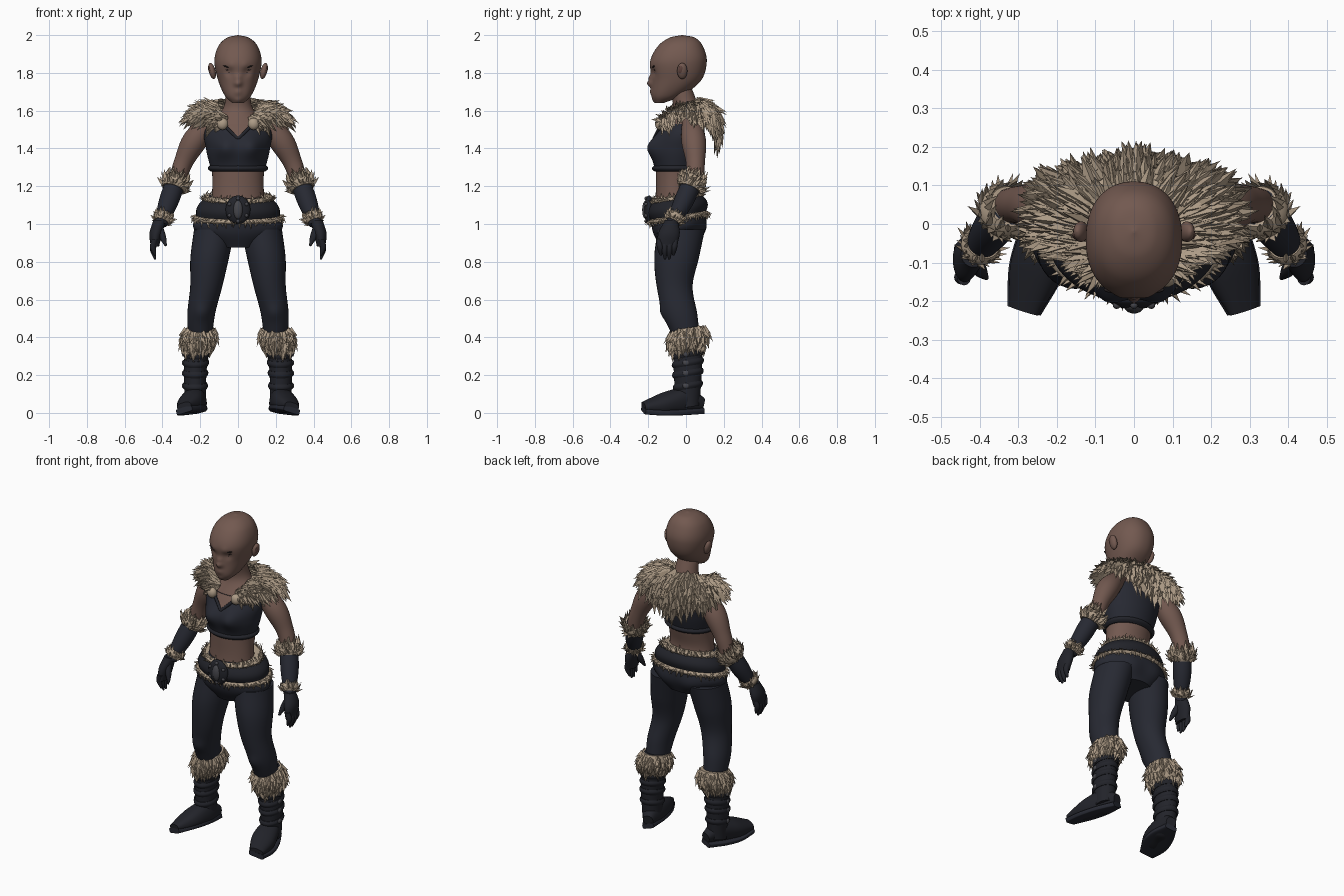
import bpy, bmesh, math, random
from mathutils import Vector

random.seed(4)
default = bpy.data.objects.get("Cube")
if default:
    bpy.data.objects.remove(default)


def material(name, *colour):
    m = bpy.data.materials.new(name)
    m.use_nodes = True
    m.diffuse_color = (*colour, 1)
    m.node_tree.nodes["Principled BSDF"].inputs["Base Color"].default_value = (*colour, 1)
    return m


SKIN = material("brown skin", .17, .1, .08)
CLOTH = material("dark cloth", .02, .022, .032)
LEATHER = material("black leather", .016, .017, .023)
FUR = material("pale fur", .42, .33, .24)
SHADE = material("shaded fur", .31, .24, .17)
METAL = material("dull metal", .06, .06, .07)
BROW = material("brow black", .02, .015, .015)
EYE = material("eye white", .3, .3, .3)
LIP = material("lip brown", .12, .06, .05)


def spline(points, t):
    """Smooth value along evenly spaced control values; a plain number stays constant."""
    if not isinstance(points, tuple):
        return points
    p = (2 * points[0] - points[1], *points, 2 * points[-1] - points[-2])
    s = min(max(t, 0), 1) * (len(points) - 1)
    i = min(int(s), len(points) - 2)
    s -= i
    a, b, c, d = p[i:i + 4]
    return b + s / 2 * (c - a + s * (2 * a - 5 * b + 4 * c - d + s * (3 * (b - c) + d - a)))


def path(x, y, z):
    return lambda t: Vector((spline(x, t), spline(y, t), spline(z, t)))


def tube(x=0, y=0, z=0, wide=0, deep=None, tilt=False, power=2, slope=0):
    """Surface of rings along a path; tilt turns the rings to follow the path."""
    centre = path(x, y, z)
    deep = deep or wide

    def surface(u, v):
        c, s = math.cos(u * math.tau), math.sin(u * math.tau)
        off = Vector((math.copysign(abs(c) ** (2 / power), c) * spline(wide, v),
                      math.copysign(abs(s) ** (2 / power), s) * spline(deep, v), 0))
        off.z = slope * off.y
        if tilt:
            along = centre(v + .01) - centre(v - .01)
            off.rotate(Vector((0, 0, 1)).rotation_difference(along))
        return centre(v) + off
    return surface


def shell(surface, low, high, gap):
    """Bulging layer worn over the stretch of a tube between low and high."""
    def layer(u, v):
        t = low + (high - low) * v
        p = surface(u, t)
        out = (p - surface(u + .5, t)).normalized()
        return p + out * gap * (.3 + .7 * math.sin(math.pi * min(max(v, 0), 1)))
    return layer


def finish(name, bm, mats, mirror):
    bmesh.ops.recalc_face_normals(bm, faces=bm.faces)
    mesh = bpy.data.meshes.new(name)
    bm.to_mesh(mesh)
    bm.free()
    for m in mats:
        mesh.materials.append(m)
    ob = bpy.data.objects.new(name, mesh)
    bpy.context.collection.objects.link(ob)
    if mirror:
        ob.modifiers.new("mirror", "MIRROR").use_mirror_merge = False


def grid(bm, surface, nu, nv, closed=True):
    cols = nu if closed else nu + 1
    rows = [[bm.verts.new(surface(i / nu, j / nv)) for i in range(cols)] for j in range(nv + 1)]
    for a, b in zip(rows, rows[1:]):
        for i in range(nu):
            k = (i + 1) % cols
            bm.faces.new((a[i], a[k], b[k], b[i])).smooth = True
    if closed:
        bm.faces.new(rows[0][::-1])
        bm.faces.new(rows[-1])


def body(name, surface, *mats, mirror=False, nu=32, nv=24, bumps=(), rule=None):
    """Closed smooth part, with soft bumps pushed along y and faces coloured by a rule."""
    bm = bmesh.new()
    grid(bm, surface, nu, nv)
    for x, y, z, radius, push in bumps:
        for side in {x, -x}:
            for v in bm.verts:
                far = (v.co - Vector((side, y, z))).length / radius
                v.co.y += push * math.exp(-far * far)
    if rule:
        for face in bm.faces:
            face.material_index = int(rule(face.calc_center_median()))
    finish(name, bm, mats, mirror)


def ball(name, place, size, mat, mirror=False, turn=0):
    def surface(u, v):
        around, up = u * math.tau, (v * .98 + .01) * math.pi
        x = size[0] * math.sin(up) * math.cos(around)
        y = size[1] * math.sin(up) * math.sin(around)
        z = -size[2] * math.cos(up)
        c, s = math.cos(turn), math.sin(turn)
        return Vector(place) + Vector((c * x - s * z, y, s * x + c * z))
    body(name, surface, mat, mirror=mirror, nu=20, nv=12)


def fur(name, surface, nu, nv, length, way=1, lift=.5, mirror=False, closed=True):
    """Soft base surface covered in pointed tufts that lie along v."""
    bm = bmesh.new()
    grid(bm, surface, 40, 12, closed)
    vary = random.uniform
    for j in range(nv):
        for i in range(nu):
            u = (i + vary(.1, .9)) / nu
            v = (j + vary(.1, .9)) / nv
            p = surface(u, v)
            across = (surface(u + .01, v) - surface(u - .01, v)).normalized()
            along = (surface(u, v + .01) - surface(u, v - .01)).normalized() * way
            out = across.cross(along).normalized() * way
            size = length * vary(.7, 1.3)
            lean = along + out * lift * vary(.4, 1.4) + across * vary(-.4, .4)
            side = across * size * .3
            root = p - out * size * .1
            corners = root - side, root + side, p + (out - along) * size * .2, p + lean * size
            a, b, c, tip = (bm.verts.new(q) for q in corners)
            tone = random.random() < .2
            for face in ((a, b, c), (a, b, tip), (b, c, tip), (c, a, tip)):
                bm.faces.new(face).material_index = tone
    finish(name, bm, (FUR, SHADE), mirror)


# Head with a modelled face: nose, bridge, sockets, brow, mouth, chin
head = tube(y=(-.14, -.1, -.05, -.04, -.03, -.02, -.02),
            z=(1.64, 1.68, 1.76, 1.86, 1.94, 1.985, 2),
            wide=(.03, .07, .105, .125, .105, .06, .003),
            deep=(.02, .08, .13, .15, .12, .07, .003), power=2.2)
body("head", head, SKIN, nu=72, nv=72, bumps=[
    (0, -.18, 1.745, .02, -.027), (0, -.18, 1.775, .017, -.014), (.045, -.17, 1.805, .024, .014),
    (.035, -.18, 1.84, .02, -.005), (0, -.175, 1.7, .02, -.01), (0, -.165, 1.655, .02, -.008)])
ball("eyes", (.046, -.152, 1.805), (.021, .012, .009), EYE, True, .15)
ball("irises", (.044, -.162, 1.805), (.008, .004, .008), BROW, True)
ball("upper_lids", (.047, -.16, 1.814), (.025, .009, .004), BROW, True, .2)
ball("brows", (.05, -.17, 1.83), (.03, .009, .005), BROW, True, .3)
for name, z in (("upper_lip", 1.703), ("lower_lip", 1.693)):
    ball(name, (0, -.175, z), (.022, .013, .005), LIP)
ball("ears", (.137, -.02, 1.81), (.018, .027, .044), SKIN, True, -.25)
ball("ear_hollows", (.15, -.027, 1.815), (.007, .014, .024), LIP, True, -.25)

# Torso and cropped top with an open neckline
trunk = tube(y=(-.05, -.06, -.05, -.04, -.02, 0, -.03), z=(1.06, 1.72),
             wide=(.15, .137, .138, .155, .165, .08, .06),
             deep=(.12, .1, .11, .12, .11, .07, .06))
body("torso", trunk, SKIN, nu=40, nv=48)
body("cropped_top", shell(trunk, .34, .71, .013), CLOTH, SKIN, nu=96, nv=48,
     bumps=[(.075, -.17, 1.41, .065, -.045)],
     rule=lambda c: c.y < -.05 and c.z > 1.455 + abs(c.x))
body("top_hem", shell(trunk, .33, .38, .02), LEATHER, nv=8)
body("neckline_band", tube(x=(0, .08), y=(-.17, -.13), z=(1.45, 1.53), wide=.009, tilt=True),
     LEATHER, mirror=True, nu=12)

# Arms and gloves with fur cuffs
arm = tube(x=(.33, .29, .225, .12), y=(.045, .05, .04, .02), z=(1.2, 1.57),
           wide=(.045, .05, .065, .04), tilt=True)
body("upper_arms", arm, SKIN, mirror=True)
glove = tube(x=(.41, .365, .32), y=(-.075, -.01, .045), z=(1, 1.25),
             wide=(.033, .052, .05), tilt=True)
body("gloves", glove, CLOTH, mirror=True)
fur("elbow_fur", shell(glove, .75, 1, .02), 24, 3, .036, mirror=True)
fur("wrist_fur", shell(glove, .05, .2, .013), 22, 2, .026, mirror=True)

# Hands
body("palms", tube(x=(.44, .435, .415), y=(-.1, -.09, -.078), z=(.88, 1.02),
                   wide=(.022, .034, .033), deep=(.05, .057, .034)), LEATHER, mirror=True)
for k in range(4):
    spread = k - 1.5
    body("fingers", tube(x=(.438, .45, .44), y=(-.1 + spread * .022, -.1 + spread * .028),
                         z=(.81 + spread * spread * .01, .92), wide=(.005, .014, .017, .017)),
         LEATHER, mirror=True, nu=12, nv=12)
body("thumbs", tube(x=(.382, .415), y=(-.14, -.1), z=(.885, .975), wide=(.006, .018, .02),
                    tilt=True), LEATHER, mirror=True, nu=12, nv=12)

# Trousers
hips = tube(y=(-.03, -.05), z=(.89, 1.15), wide=(.12, .235, .205, .16),
            deep=(.1, .138, .14, .12), slope=.15)
body("hips", hips, CLOTH, nu=48, bumps=[(.09, .1, .96, .07, .02)])
body("trouser_legs", tube(x=(.2, .195, .168, .15, .125), y=(.01, -.03, -.06, -.05, -.025),
                          z=(.37, .97), wide=(.06, .073, .085, .102, .108),
                          deep=(.065, .09, .095, .118, .125)),
     CLOTH, mirror=True, nv=40, bumps=[(.19, -.12, .53, .04, -.012)])

# Belt, fur trims and buckle
body("belt", shell(hips, .6, .95, .024), LEATHER, nu=48)
fur("lower_belt_fur", shell(hips, .5, .6, .016), 60, 2, .024, -1)
fur("upper_belt_fur", shell(hips, .9, 1, .016), 60, 2, .024)
ball("buckle_plate", (0, -.195, 1.075), (.066, .026, .076), LEATHER)
ball("buckle_gem", (0, -.212, 1.075), (.026, .02, .05), METAL)
for k in range(6):
    a = (k + .5) * math.tau / 6
    ball("buckle_stud", (.052 * math.cos(a), -.21, 1.075 + .06 * math.sin(a)),
         (.01, .01, .01), METAL)

# Boots with folds, fur tops and soles
shaft = tube(x=(.225, .225, .2), y=.01, z=(.03, .45), wide=(.055, .06, .065),
             deep=(.062, .075, .075), slope=.15)
body("boot_shafts", shaft, LEATHER, mirror=True)
for t in (.27, .43, .56, .67):
    body("boot_folds", shell(shaft, t - .04, t + .04, .01), LEATHER, mirror=True, nv=8)
    ball("boot_buckles", (.289, 0, .03 + t * .42), (.008, .018, .014), METAL, True)
fur("boot_fur", shell(shaft, .7, 1, .03), 26, 5, .042, -1, .3, True)
foot_x, foot_y = (.2, .24, .285), (.09, -.225)
body("feet", tube(foot_x, foot_y, z=(.05, .065, .06, .045, .035), wide=(.03, .06, .068, .04),
                  deep=(.03, .068, .06, .045, .02), tilt=True, power=2.4), LEATHER, mirror=True)
body("soles", tube(foot_x, foot_y, z=.015, wide=(.035, .066, .072, .045), deep=.015,
                   tilt=True, power=5), CLOTH, mirror=True)

# Fur mantle: neck edge, crest and hanging edge, each from the back round to the front
neck_edge = path((0, .1, .1, .06), (.085, .04, -.04, -.11), (1.655, 1.65, 1.6, 1.55))
crest = path((0, .2, .2, .09), (.235, .13, -.03, -.15), (1.6, 1.64, 1.65, 1.56))
hang = path((0, .23, .26, .1), (.165, .12, -.03, -.11), (1.4, 1.52, 1.56, 1.5))


def mantle(u, v):
    a = u * 2 - 1
    p = (neck_edge(abs(a)) * (1 - v) ** 2 + crest(abs(a)) * 2 * v * (1 - v)
         + hang(abs(a)) * v * v)
    p.x = math.copysign(p.x, a)
    return p


fur("fur_mantle", mantle, 44, 13, .06, lift=.28, closed=False)
ball("mantle_clasps", (.082, -.14, 1.53), (.03, .024, .032), FUR, True)
